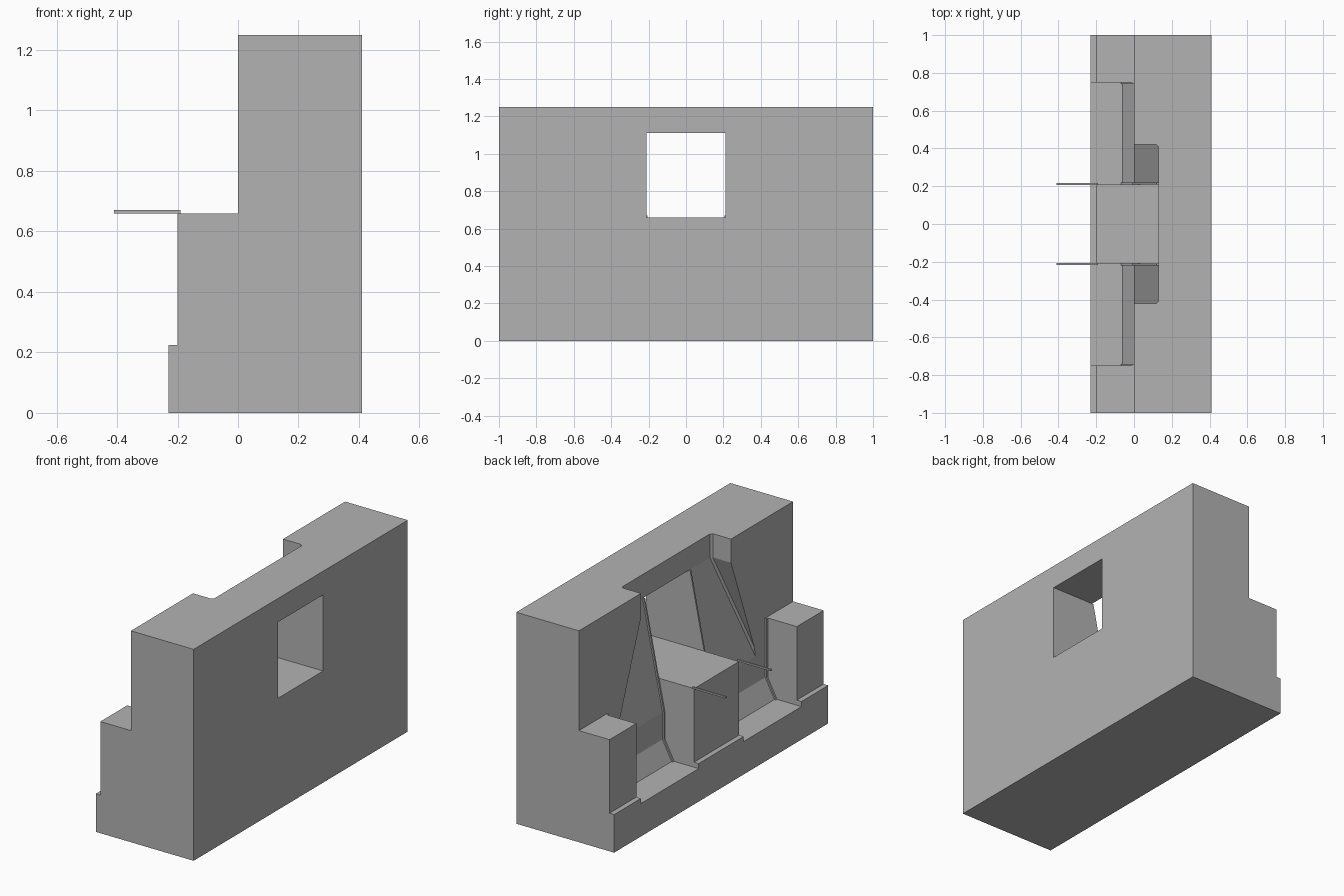
import bpy
import bmesh

cube = bpy.data.objects.get("Cube")
if cube:
    bpy.data.objects.remove(cube, do_unlink=True)

grey = bpy.data.materials.new("plain grey")
grey.use_nodes = True
colour = (0.45, 0.45, 0.45, 1)
grey.diffuse_color = colour
grey.node_tree.nodes["Principled BSDF"].inputs["Base Color"].default_value = colour


def loft(name, rings):
    """Solid through a stack of matching closed rings."""
    bm = bmesh.new()
    loops = [[bm.verts.new(p) for p in ring] for ring in rings]
    n = len(loops[0])
    for a, b in zip(loops, loops[1:]):
        for i in range(n):
            j = (i + 1) % n
            bm.faces.new((a[i], a[j], b[j], b[i]))
    bm.faces.new(loops[0])
    bm.faces.new(loops[-1])
    bmesh.ops.recalc_face_normals(bm, faces=bm.faces)
    mesh = bpy.data.meshes.new(name)
    bm.to_mesh(mesh)
    bm.free()
    mesh.materials.append(grey)
    obj = bpy.data.objects.new(name, mesh)
    bpy.context.collection.objects.link(obj)
    return obj


def extrude(name, profile, y0, y1):
    """Side profile of (x, z) points, pulled along y."""
    return loft(name, [[(x, y, z) for x, z in profile] for y in (y0, y1)])


def box(name, x0, x1, y0, y1, z0, z1):
    return extrude(name, [(x0, z0), (x1, z0), (x1, z1), (x0, z1)], y0, y1)


def combine(target, tool, operation):
    mod = target.modifiers.new("combine", "BOOLEAN")
    mod.operation = operation
    mod.solver = "EXACT"
    mod.object = tool
    bpy.context.view_layer.objects.active = target
    bpy.ops.object.modifier_apply(modifier=mod.name)
    bpy.data.objects.remove(tool, do_unlink=True)


BACK, TOP, SHELF = 0.41, 1.25, 0.66
LEDGE, FLOOR, LINTEL = 0.225, 0.195, 1.11
INNER, OUTER = 0.21, 0.75
DEPTH, KNEE = 0.13, 0.47

# Main wall with a sloped foot running into the pocket floor
body = extrude("wall_body", [(BACK, 0), (BACK, TOP), (0, TOP), (0, 0.31),
                             (-0.06, FLOOR), (-0.23, FLOOR), (-0.23, 0)], -1, 1)


# Flared chute: straight at the top, widening and getting shallower below
def chute_ring(z, half, depth, c=0.012):
    side = [(-0.1, half), (depth - c, half), (depth, half - c)]
    outline = side + [(x, -y) for x, y in reversed(side)]
    return [(x, y, z) for x, y in outline]


chute = loft("chute_cutter", [chute_ring(TOP + 0.1, 0.42, DEPTH),
                              chute_ring(LINTEL, 0.42, DEPTH),
                              chute_ring(KNEE, 0.66, 0)])
combine(body, chute, "DIFFERENCE")

# Central pillar and the two end posts, each with a ledge at the foot
for name, y0, y1, back, top in (("pillar", -INNER, INNER, 0.25, SHELF + 0.01),
                                ("left_post", OUTER, 1, 0.1, SHELF),
                                ("right_post", -1, -OUTER, 0.1, SHELF)):
    post = extrude(name, [(back, 0), (back, top), (-0.2, top), (-0.2, LEDGE),
                          (-0.23, LEDGE), (-0.23, 0)], y0, y1)
    combine(body, post, "UNION")

# Window through the wall, level with the pillar top
window = box("window_cutter", -0.4, 0.6, -INNER, INNER, SHELF, LINTEL)
combine(body, window, "DIFFERENCE")


# Thin corner strips following the back of each pocket
def strip(name, path, y0, y1):
    front = [(x - 0.01, z) for x, z in path]
    rear = [(x + 0.02, z) for x, z in reversed(path)]
    extrude(name, front + rear, y0, y1)


foot = [(0, 0.31), (-0.06, FLOOR)]
for side, s in (("left", 1), ("right", -1)):
    strip(side + "_inner_strip", [(DEPTH, LINTEL), (0, KNEE)] + foot,
          s * INNER, s * (INNER + 0.01))
    strip(side + "_outer_strip", [(0, SHELF)] + foot,
          s * (OUTER - 0.01), s * OUTER)
    # Slim fin projecting from the pillar's upper corner
    box(side + "_fin", -0.41, -0.19, s * (INNER - 0.004), s * (INNER + 0.006),
        SHELF, SHELF + 0.01)
